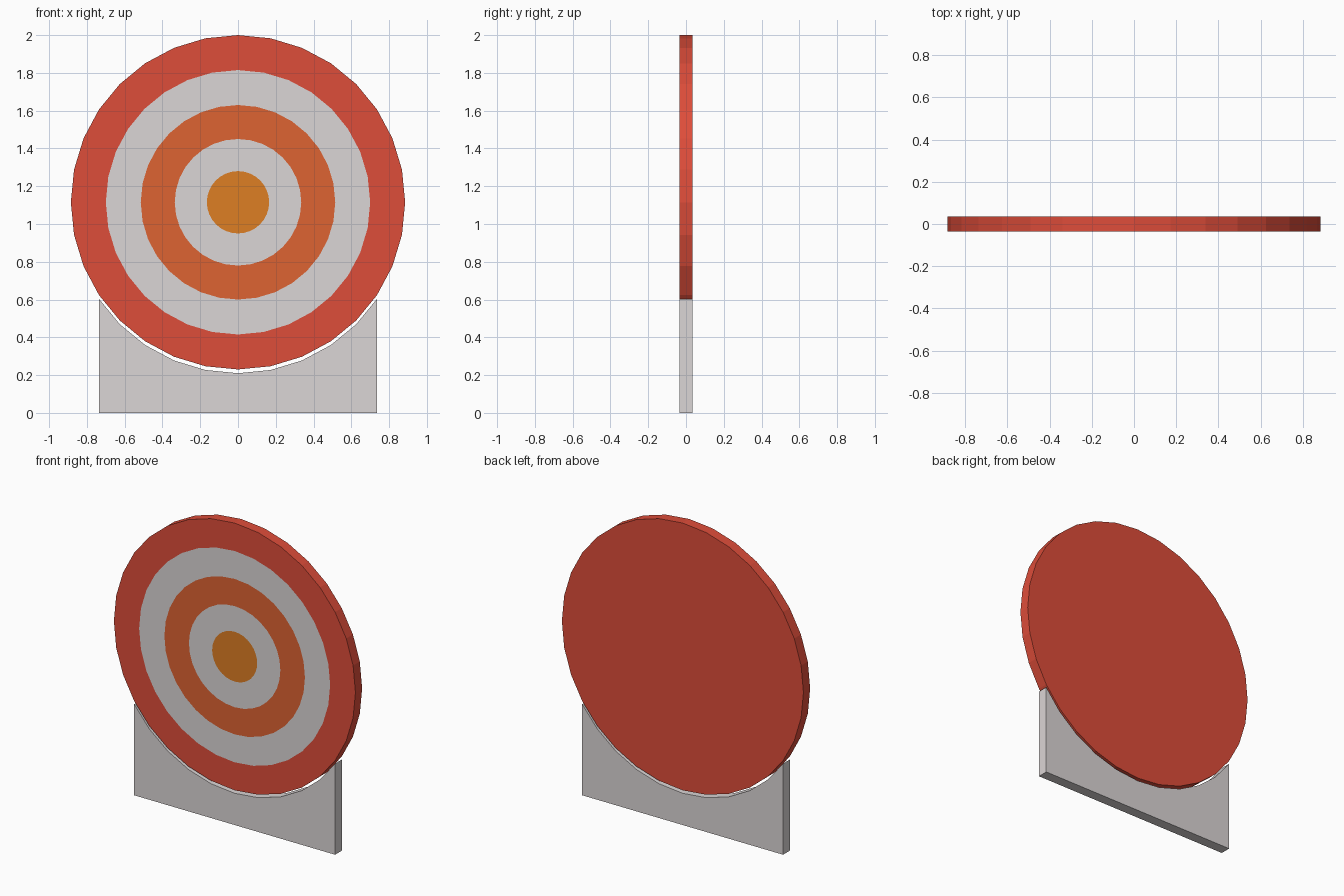
import bpy, bmesh, math

if "Cube" in bpy.data.objects:
    bpy.data.objects.remove(bpy.data.objects["Cube"])

SIDES, RADIUS, CENTRE_Z, HALF_T, GAP = 32, 0.885, 1.115, 0.035, 0.02


def material(name, rgb):
    m = bpy.data.materials.new(name)
    m.diffuse_color = (*rgb, 1)
    m.use_nodes = True
    m.node_tree.nodes["Principled BSDF"].inputs["Base Color"].default_value = m.diffuse_color
    return m


red = material("red", (0.73, 0.074, 0.042))
white = material("warm_white", (0.71, 0.67, 0.67))
orange = material("orange", (0.73, 0.125, 0.032))
amber = material("amber", (0.73, 0.209, 0.0176))


def finish(bm, name, mats):
    bmesh.ops.recalc_face_normals(bm, faces=bm.faces[:])
    me = bpy.data.meshes.new(name)
    bm.to_mesh(me)
    bm.free()
    for m in mats:
        me.materials.append(m)
    ob = bpy.data.objects.new(name, me)
    bpy.context.collection.objects.link(ob)
    return ob


def point(i, r):
    a = 2 * math.pi * i / SIDES
    return r * math.cos(a), CENTRE_Z + r * math.sin(a)


# Round target board, with coloured rings cut into the front face
bm = bmesh.new()


def loop(r, y):
    return [bm.verts.new((x, y, z)) for x, z in (point(i, r) for i in range(SIDES))]


def bridge(a, b, mat):
    for i in range(SIDES):
        j = (i + 1) % SIDES
        bm.faces.new((a[i], a[j], b[j], b[i])).material_index = mat


back = loop(RADIUS, HALF_T)
bm.faces.new(back)
outer = loop(RADIUS, -HALF_T)
bridge(back, outer, 0)
for r, mat in ((0.70, 0), (0.515, 1), (0.335, 2), (0.165, 1)):
    inner = loop(r, -HALF_T)
    bridge(outer, inner, mat)
    outer = inner
bm.faces.new(outer).material_index = 3
finish(bm, "target_board", (red, white, orange, amber))

# Stand: block with a cradle that follows the lower edge of the board
bm = bmesh.new()
cradle = [point(i, RADIUS) for i in range(SIDES * 3 // 4 - 5, SIDES * 3 // 4 + 6)]
profile = [(x, z - GAP) for x, z in cradle]
profile += [(profile[-1][0], 0), (profile[0][0], 0)]
face = bm.faces.new([bm.verts.new((x, -HALF_T, z)) for x, z in profile])
ext = bmesh.ops.extrude_face_region(bm, geom=[face], use_keep_orig=True)
moved = [g for g in ext["geom"] if isinstance(g, bmesh.types.BMVert)]
bmesh.ops.translate(bm, vec=(0, 2 * HALF_T, 0), verts=moved)
finish(bm, "stand", (white,))
